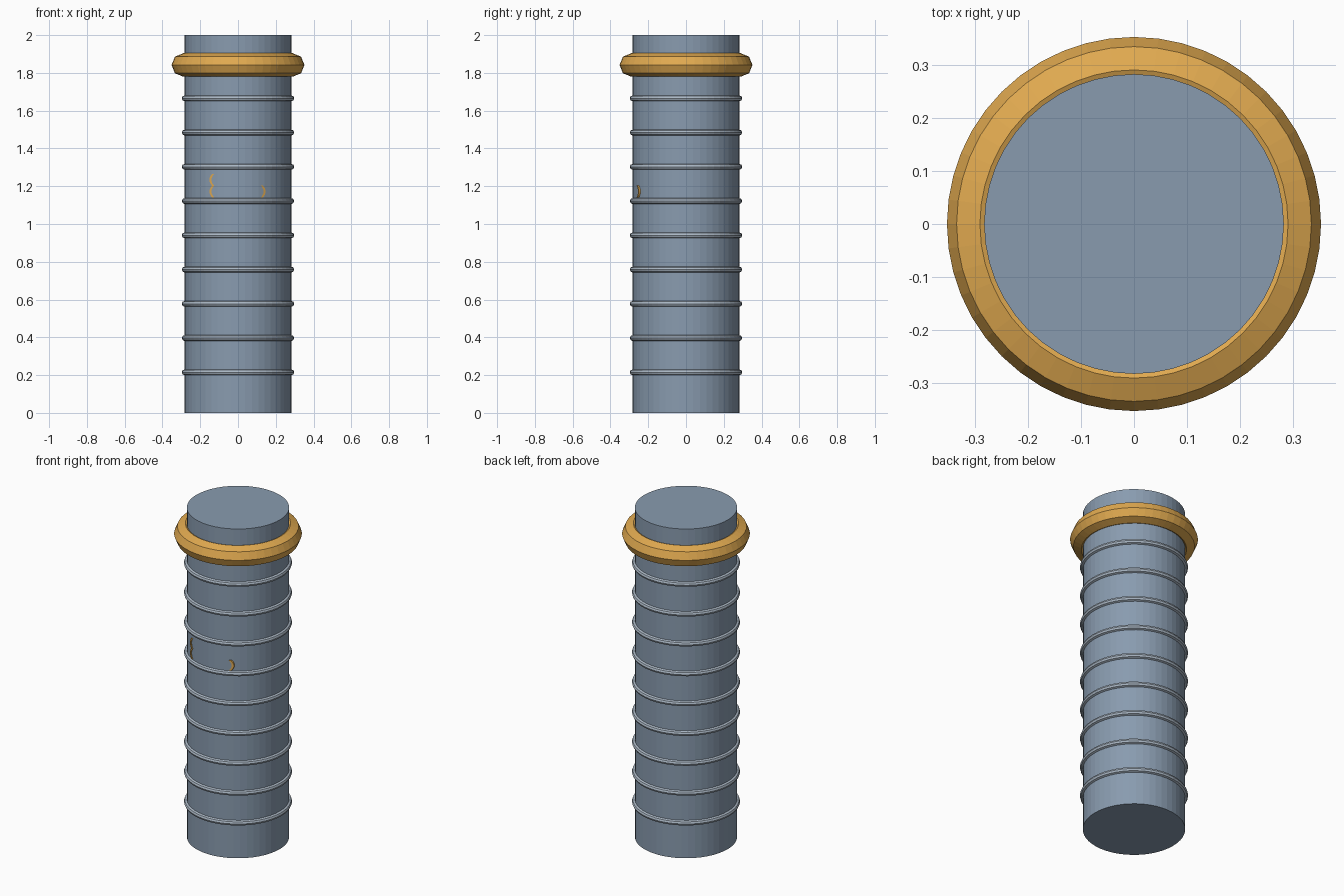
import bpy, bmesh, math

cube = bpy.data.objects.get("Cube")
if cube:
    bpy.data.objects.remove(cube, do_unlink=True)

SIDES = 48
RADIUS = 0.282


def material(name, rgb):
    m = bpy.data.materials.new(name)
    m.use_nodes = True
    m.diffuse_color = (*rgb, 1)
    m.node_tree.nodes["Principled BSDF"].inputs["Base Color"].default_value = (*rgb, 1)
    return m


steel = material("blue grey steel", (0.25, 0.33, 0.43))
pale = material("pale steel", (0.40, 0.47, 0.55))
gold = material("gold", (0.75, 0.40, 0.08))


def finish(obj, name, mat):
    obj.name = name
    obj.data.materials.append(mat)
    return obj


def ring(name, z, major, minor, sides, mat):
    bpy.ops.mesh.primitive_torus_add(location=(0, 0, z), major_radius=major, minor_radius=minor,
                                     major_segments=SIDES, minor_segments=sides)
    return finish(bpy.context.object, name, mat)


def arc_mark(name, x, z, side):
    """Small crescent hugging the front of the shaft, bulging toward side."""
    bm = bmesh.new()
    rows = []
    steps = 6
    for i in range(steps + 1):
        t = i / steps * 2 - 1
        bulge = side * 0.014 * (1 - t * t)
        row = []
        for off, lift in ((0, -0.004), (0, 0.006), (0.011, 0.006), (0.011, -0.004)):
            px = x + bulge + off - 0.0055
            r = RADIUS + lift
            row.append(bm.verts.new((px, -math.sqrt(r * r - px * px), z + 0.031 * t)))
        rows.append(row)
    for a, b in zip(rows, rows[1:]):
        for k in range(4):
            bm.faces.new((a[k], a[(k + 1) % 4], b[(k + 1) % 4], b[k]))
    bm.faces.new(rows[0])
    bm.faces.new(rows[-1])
    bmesh.ops.recalc_face_normals(bm, faces=bm.faces)
    mesh = bpy.data.meshes.new(name)
    bm.to_mesh(mesh)
    bm.free()
    obj = bpy.data.objects.new(name, mesh)
    bpy.context.collection.objects.link(obj)
    finish(obj, name, gold)


# Main shaft
bpy.ops.mesh.primitive_cylinder_add(vertices=SIDES, radius=RADIUS, depth=2, location=(0, 0, 1))
finish(bpy.context.object, "shaft", steel)

# Evenly spaced grip ribs
for i in range(9):
    ring(f"grip_rib_{i + 1}", 0.215 + 0.1813 * i, RADIUS, 0.0155, 8, pale)

# Heavy collar with an octagonal section
ring("collar", 1.842, 0.29, 0.062, 8, gold)

# Small raised crescents on the front
arc_mark("upper_right_crescent", -0.132, 1.234, -1)
arc_mark("lower_right_crescent", -0.132, 1.172, -1)
arc_mark("left_crescent", 0.127, 1.172, 1)
